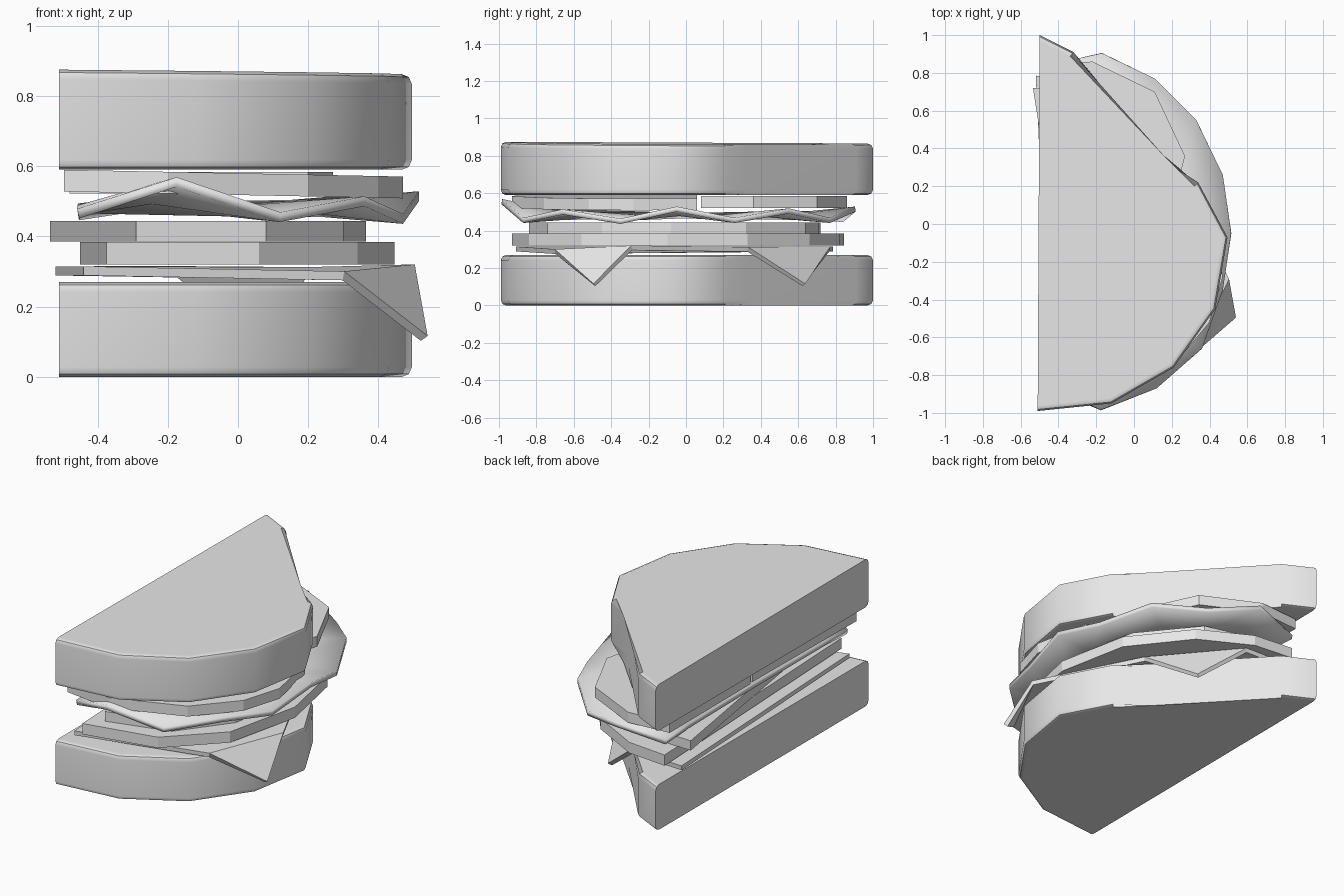
import bpy, bmesh, math

cube = bpy.data.objects.get("Cube")
if cube:
    bpy.data.objects.remove(cube, do_unlink=True)

grey = bpy.data.materials.new("light_grey")
grey.use_nodes = True
grey.diffuse_color = (0.8, 0.8, 0.8, 1)
grey.node_tree.nodes["Principled BSDF"].inputs["Base Color"].default_value = (0.8, 0.8, 0.8, 1)


def finish(name, bm, smooth=False):
    """Turn a bmesh into a finished object."""
    bmesh.ops.recalc_face_normals(bm, faces=bm.faces)
    mesh = bpy.data.meshes.new(name)
    bm.to_mesh(mesh)
    bm.free()
    mesh.materials.append(grey)
    obj = bpy.data.objects.new(name, mesh)
    bpy.context.collection.objects.link(obj)
    if smooth:
        bpy.ops.object.select_all(action='DESELECT')
        obj.select_set(True)
        bpy.context.view_layer.objects.active = obj
        bpy.ops.object.shade_smooth_by_angle(angle=math.radians(40))
    return obj


def slab(name, outline, z0, z1, bevel=0, slope=0, top_slope=0):
    """Extrude an outline; the last-to-first edge is the straight cut side."""
    bm = bmesh.new()
    low = [bm.verts.new((x, y, z0 + slope * x)) for x, y in outline]
    high = [bm.verts.new((x, y, z1 + (slope + top_slope) * x + top_slope / 2 * y))
            for x, y in outline]
    bm.faces.new(low)
    bm.faces.new(high)
    n = len(outline)
    for i in range(n):
        j = (i + 1) % n
        bm.faces.new((low[i], low[j], high[j], high[i]))
    if bevel:
        rim = [bm.edges.get((ring[i], ring[i + 1]))
               for ring in (low, high) for i in range(n - 1)]
        bmesh.ops.bevel(bm, geom=rim, offset=bevel, segments=2,
                        profile=0.5, affect='EDGES')
    obj = finish(name, bm, smooth=bool(bevel))
    if bevel:
        mod = obj.modifiers.new("even_shading", 'WEIGHTED_NORMAL')
        mod.keep_sharp = True
    return obj


def thicken(obj, amount):
    mod = obj.modifiers.new("thickness", 'SOLIDIFY')
    mod.thickness = amount
    mod.offset = 0


# Two matching bread halves
bread = [(-0.51, -0.99), (-0.12, -0.95), (0.21, -0.76), (0.43, -0.45),
         (0.495, -0.07), (0.34, 0.22), (0.14, 0.34), (-0.32, 0.91), (-0.5, 1.0)]
slab("bottom_bread", bread, 0, 0.27, bevel=0.028)
slab("top_bread", bread, 0.59, 0.866, bevel=0.028, top_slope=-0.009)

# Tomato slices
slab("front_tomato", [(-0.495, -0.9), (-0.2, -0.93), (0.2, -0.76), (0.4, -0.52),
                      (0.47, -0.28), (0.4, 0.06), (-0.48, 0.06)],
     0.518, 0.58, slope=-0.02)
slab("back_tomato", [(-0.48, 0.08), (0.2, 0.08), (0.27, 0.36), (0.11, 0.7),
                     (-0.22, 0.86), (-0.48, 0.84)], 0.522, 0.584)

# Pleated lettuce leaf: rim, flatter inner ring and centre
rim = [(-0.455, -0.87, 0.465), (-0.175, -0.985, 0.555), (0.12, -0.87, 0.455),
       (0.36, -0.66, 0.5), (0.47, -0.35, 0.45), (0.515, -0.05, 0.515),
       (0.47, 0.26, 0.455), (0.33, 0.55, 0.505), (0.11, 0.77, 0.455),
       (-0.17, 0.905, 0.515), (-0.455, 0.84, 0.46)]
bm = bmesh.new()
centre = bm.verts.new((-0.455, 0, 0.48))
outer = [bm.verts.new(p) for p in rim]
inner = [bm.verts.new((-0.455 + (x + 0.455) * 0.75, y * 0.75, 0.48 + (z - 0.48) * 0.35))
         for x, y, z in rim]
for i in range(len(rim) - 1):
    bm.faces.new((centre, inner[i], inner[i + 1]))
    bm.faces.new((inner[i], outer[i], outer[i + 1], inner[i + 1]))
thicken(finish("lettuce", bm, smooth=True), 0.028)

# Two meat slices, slightly turned against the bread
slab("upper_meat", [(-0.29, -0.84), (0.08, -0.74), (0.3, -0.45), (0.365, -0.08),
                    (0.28, 0.32), (0.02, 0.64), (-0.25, 0.71), (-0.535, 0.72)],
     0.386, 0.444)
slab("lower_meat", [(-0.375, -0.93), (0.06, -0.84), (0.34, -0.56), (0.445, -0.1),
                    (0.36, 0.33), (0.1, 0.66), (-0.2, 0.82), (-0.45, 0.845)],
     0.32, 0.384)

# Cheese sheet with two folded corners
bm = bmesh.new()
sheet = [bm.verts.new(p) for p in
         ((-0.44, -0.91, 0.302), (0.3, -0.7, 0.288), (0.5, -0.29, 0.308),
          (0.2, 0.33, 0.3), (-0.18, 0.77, 0.303), (-0.52, 0.785, 0.302))]
bm.faces.new(sheet)
for fold, tip in ((1, (0.53, -0.49, 0.11)), (3, (0.06, 0.63, 0.11))):
    bm.faces.new((sheet[fold + 1], sheet[fold], bm.verts.new(tip)))
thicken(finish("cheese", bm), 0.026)
